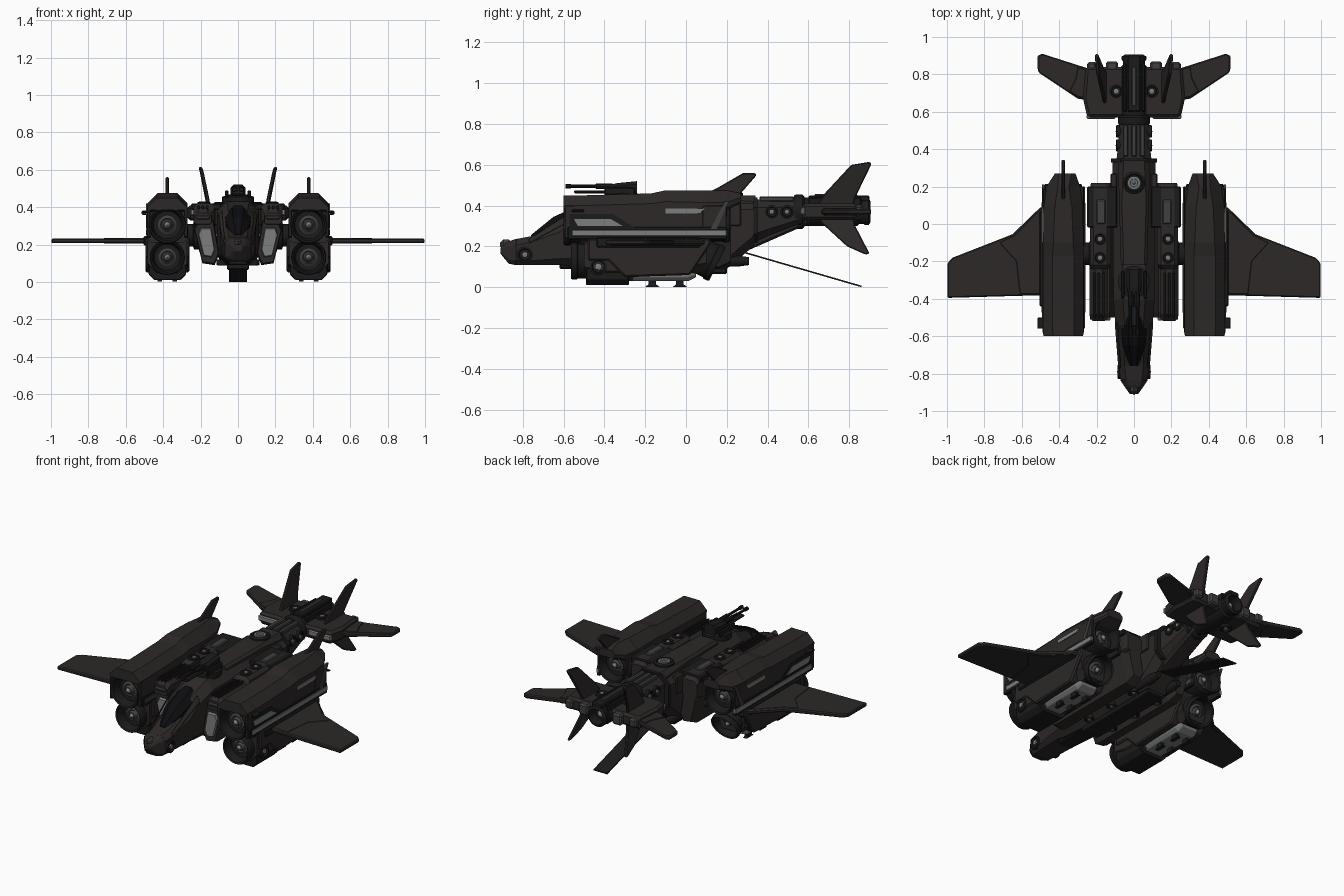
import bpy, bmesh
from math import cos, sin, pi
from mathutils import Vector as V

def mat(name, r, g, b):
    m = bpy.data.materials.new(name)
    m.diffuse_color = (r, g, b, 1)
    return m

HULL = mat("hull", .025, .0215, .0205)
DARK = mat("dark_metal", .011, .011, .0115)
GREY = mat("grey_metal", .05, .05, .05)
LIGHT = mat("light_panel", .2, .21, .205)
GLASS = mat("glass", .004, .004, .005)

# ---- helpers -------------------------------------------------------------
def skin(name, rings, m, mirror=True, bevel=0, smooth=False):
    """Loft equal-length rings of points, cap both ends, optionally mirror in x."""
    bm = bmesh.new()
    vs = [[bm.verts.new(p) for p in r] for r in rings]
    n = len(vs[0])
    for a, b in zip(vs, vs[1:]):
        for i in range(n):
            bm.faces.new((a[i], a[(i + 1) % n], b[(i + 1) % n], b[i]))
    bm.faces.new(vs[0]); bm.faces.new(vs[-1])
    bmesh.ops.recalc_face_normals(bm, faces=bm.faces)
    me = bpy.data.meshes.new(name)
    bm.to_mesh(me); bm.free()
    me.materials.append(m)
    ob = bpy.data.objects.new(name, me)
    bpy.context.collection.objects.link(ob)
    if bevel:
        mod = ob.modifiers.new("bevel", "BEVEL")
        mod.width, mod.segments, mod.limit_method = bevel, 1, 'ANGLE'
    if mirror:
        ob.modifiers.new("mirror", "MIRROR").use_mirror_merge = False
    if smooth:
        bpy.context.view_layer.objects.active = ob
        ob.select_set(True)
        bpy.ops.object.shade_smooth_by_angle(angle=.6)
        ob.select_set(False)
    return ob

def octo(y, cx, hw, z0, z1, ct, cb):
    """Box section at y with chamfered top (ct) and bottom (cb) corners."""
    return [(cx + x, y, z) for x, z in (
        (hw, z0 + cb), (hw, z1 - ct), (hw - ct, z1), (ct - hw, z1),
        (-hw, z1 - ct), (-hw, z0 + cb), (cb - hw, z0), (hw - cb, z0))]

def loft(name, secs, m, mirror=True, bevel=0):
    return skin(name, [octo(*s) for s in secs], m, mirror, bevel)

def box(name, x0, x1, y0, y1, z0, z1, m, mirror=True, bevel=.006):
    r = lambda z: [(x0, y0, z), (x1, y0, z), (x1, y1, z), (x0, y1, z)]
    return skin(name, [r(z0), r(z1)], m, mirror, bevel)

def lathe(name, at, axis, prof, m, mirror=True, n=28):
    """Turn a profile of (radius, distance) about an axis."""
    q = V(axis).to_track_quat('Z', 'Y')
    rings = [[V(at) + q @ V((r * cos(2*pi*i/n), r * sin(2*pi*i/n), t)) for i in range(n)]
             for r, t in prof]
    return skin(name, rings, m, mirror, 0, True)

def plate(name, pts, off, m, mirror=True, bevel=.006):
    return skin(name, [[V(p) - V(off) for p in pts], [V(p) + V(off) for p in pts]], m, mirror, bevel)

def lamp(name, at, axis, r, mirror=True):
    lathe(name + "_rim", at, axis, [(r, -.02), (r, .008), (r*.75, .012), (r*.65, .002), (.001, .002)], DARK, mirror, 20)
    lathe(name + "_lens", at, axis, [(r*.35, 0), (r*.35, .01), (.001, .013)], LIGHT, mirror, 16)

X = .378   # nacelle centre line

# ---- central fuselage ------------------------------------------------------
loft("fuselage", [(-.84, 0, .072, .11, .235, .03, .02), (-.76, 0, .08, .11, .25, .03, .02),
                  (-.62, 0, .095, .11, .31, .04, .03), (-.54, 0, .1, .1, .38, .05, .04),
                  (-.4, 0, .11, .09, .43, .05, .05), (.2, 0, .115, .09, .43, .05, .05),
                  (.33, 0, .115, .2, .43, .05, .05)], HULL, False)
loft("nose_cap", [(-.91, 0, .022, .165, .195, .008, .008), (-.87, 0, .05, .115, .225, .02, .02),
                  (-.83, 0, .076, .108, .238, .03, .02)], HULL, False, .004)
box("nose_light", -.02, .02, -.913, -.85, .185, .234, GREY, False, .018)
loft("canopy", [(-.76, 0, .022, .22, .256, .01, .005), (-.65, 0, .062, .22, .345, .035, .01),
                (-.54, 0, .07, .25, .395, .04, .01), (-.5, 0, .05, .3, .41, .03, .01)], GLASS, False)
plate("canopy_side_frame", [(.07, -.77, .23), (.084, -.77, .22), (.103, -.53, .35), (.085, -.53, .385)], (0, 0, .008), HULL)
lamp("nose_lamp", (.077, -.79, .16), (1, 0, 0), .04)
box("chin_block", -.05, .05, -.62, -.4, .09, .13, DARK, False)
box("belly_keel", -.06, .06, -.4, .2, .065, .1, DARK, False)
for y in (-.3, -.1, .1):
    lamp("belly_lamp", (.085, y, .1), (0, 0, -1), .03)

# ---- shoulders, intakes and connecting pylons -------------------------------
intake = [(.1, .15), (.125, .09), (.19, .1), (.235, .28), (.215, .33), (.13, .33)]
def ring(y, s):
    return [(.17 + (x - .17) * s, y, .21 + (z - .21) * s) for x, z in intake]
skin("intake_body", [ring(-.5, .92), ring(-.47, 1), ring(.16, 1), ring(.22, .75)], HULL)
skin("intake_grille", [ring(-.515, .6), ring(-.49, .68)], LIGHT)
loft("shoulder", [(-.51, .188, .046, .31, .37, .02, .01), (-.48, .188, .05, .3, .4, .03, .01),
                  (-.24, .188, .05, .3, .4, .03, .01), (-.22, .18, .056, .28, .42, .02, .01),
                  (.19, .18, .056, .28, .42, .02, .01), (.22, .18, .05, .28, .39, .02, .01)], HULL)
for x in (.165, .188, .211):
    box("shoulder_rib", x - .007, x + .007, -.5, -.26, .39, .41, DARK, True, .003)
box("shoulder_front_light", .15, .226, -.518, -.5, .335, .355, GREY)
for y in (-.08, -.18):
    lamp("shoulder_lamp", (.182, y, .418), (0, 0, 1), .034)
box("shoulder_vent", .152, .2, 0, .13, .41, .43, GREY)
box("shoulder_beam", .09, .25, -.02, .2, .385, .42, DARK)
lathe("pylon", (.2, -.16, .25), (1, 0, 0), [(.075, 0), (.075, .035), (.06, .04), (.06, .09)], DARK, True, 16)

# ---- spine, dome and gun turret ----------------------------------------------
loft("spine", [(-.22, 0, .07, .4, .445, .015, .01), (.12, 0, .08, .4, .45, .015, .01),
               (.34, 0, .085, .38, .45, .03, .01)], HULL, False)
loft("spine_collar", [(.33, 0, .122, .22, .44, .05, .04), (.35, 0, .122, .22, .44, .05, .04)], DARK, False)
box("spine_cheek", .09, .125, .12, .27, .3, .41, HULL)
lathe("dome", (0, .22, .44), (0, 0, 1), [(.06, 0), (.06, .02), (.048, .028), (.042, .018), (.03, .018), (.001, .018)], DARK, False)
lathe("dome_ring", (0, .22, .455), (0, 0, 1), [(.035, 0), (.035, .012), (.022, .012), (.02, .005), (.01, .005), (.001, .014)], LIGHT, False)
lathe("turret_base", (0, -.31, .42), (0, 0, 1), [(.085, 0), (.085, .035), (.06, .045), (.001, .045)], DARK, False)
loft("turret_head", [(-.38, 0, .03, .465, .5, .01, .005), (-.34, 0, .04, .46, .51, .015, .005),
                     (-.24, 0, .04, .46, .52, .015, .005)], DARK, False)
box("turret_ear", .05, .07, -.4, -.25, .45, .49, DARK)
lathe("gun_barrel", (.018, -.36, .495), (0, -1, 0), [(.014, 0), (.014, .08), (.008, .085), (.008, .2), (.012, .205), (.012, .23)], DARK, True, 10)
box("gun_cradle", -.03, .03, -.55, -.36, .46, .475, DARK, False)

# ---- engine nacelles -----------------------------------------------------------
loft("upper_nacelle", [(-.52, X, .108, .21, .45, .05, .02), (-.17, X, .108, .21, .46, .05, .02),
                       (-.1, X, .108, .21, .475, .055, .02), (.1, X, .105, .21, .475, .06, .02)], HULL)
loft("front_hood", [(-.6, X, .106, .385, .45, .05, .005), (-.5, X, .108, .37, .45, .05, .005)], HULL)
loft("rear_hood", [(.09, X, .105, .37, .475, .06, .01), (.2, X, .09, .38, .475, .06, .01),
                   (.27, X-.01, .055, .41, .46, .02, .01)], HULL)
loft("lower_nacelle", [(-.5, X, .105, .05, .235, .02, .05), (-.4, X, .108, .03, .235, .02, .05),
                       (-.3, X, .108, .03, .235, .02, .05), (0, X, .105, .05, .235, .02, .05),
                       (.1, X, .1, .08, .235, .02, .04)], HULL)
loft("lower_front_block", [(-.49, X, .1, .01, .12, .01, .03), (-.28, X, .1, .01, .12, .01, .03)], DARK, True, .004)
skin("side_armor", [[(x, y, z) for y, z in ((-.48, .13), (-.38, .13), (-.3, .05), (.02, .06), (.12, .21), (.12, .24), (-.48, .24))]
                    for x in (.26, .495)], HULL, True, .008)
for s in (-1, 1):  # rails and cheeks on both flanks, clear of the engine mouths
    a, b, c = sorted((X + s*.095, X + s*.115)), sorted((X + s*.09, X + s*.112)), sorted((X + s*.09, X + s*.108))
    box("side_rail", *a, -.56, .2, .25, .28, LIGHT if s > 0 else GREY, True, .003)
    box("rail_backing", *b, -.58, .2, .235, .295, DARK, True, .003)
    box("engine_cheek", *c, -.595, -.5, .24, .4, HULL, True, .004)
    box("rear_cheek", *c, .08, .2, .24, .4, HULL, True, .004)

def engine(name, at, axis, r, depth):
    lathe(name + "_duct", at, axis, [(r*.95, -.02), (r*.95, depth-.035), (r, depth-.03), (r, depth-.008), (r*.95, depth),
                                     (r*.86, depth-.006), (r*.74, depth-.06), (.001, depth-.065)], DARK, True, 32)
    lathe(name + "_spinner", V(at) + V(axis).normalized() * (depth-.068), axis,
          [(r*.5, 0), (r*.5, .012), (r*.36, .02), (r*.3, .015), (r*.2, .03), (.001, .035)], GREY, True, 24)
    lathe(name + "_hub", V(at) + V(axis).normalized() * (depth-.036), axis, [(r*.16, 0), (.001, .018)], LIGHT, True, 12)

engine("upper_intake", (X, -.5, .305), (0, -1, 0), .1, .1)
engine("lower_intake", (X, -.48, .132), (0, -1, 0), .094, .085)
engine("upper_nozzle", (X, .08, .32), (0, 1, 0), .1, .135)
engine("lower_nozzle", (X, .06, .16), (0, 1, -.5), .094, .105)

# nacelle surface details: windows, lamps, underside skids
for nm, pts in (("window", [(-.55, .335), (-.37, .335), (-.31, .3), (-.53, .3)]),
                ("upper_strip", [(-.1, .385), (.09, .385), (.07, .362), (-.1, .362)])):
    plate(nm, [(X + .108, y, z) for y, z in pts], (.005, 0, 0), LIGHT, True, 0)
plate("window_frame", [(X + .107, y, z) for y, z in ((-.57, .36), (-.36, .36), (-.24, .285), (-.57, .285))], (.003, 0, 0), DARK, True, 0)
plate("rear_trim", [(X + .107, y, z) for y, z in ((.19, .42), (.21, .42), (.15, .285), (.12, .285))], (.006, 0, 0), GREY, True, 0)
box("nacelle_ear", .48, .515, -.56, -.5, .368, .38, DARK, True, .003)
lamp("nacelle_lamp", (.482, -.43, .1), (1, 0, 0), .042)
loft("underside_panel", [(-.28, X, .075, .03, .07, .005, .02), (.01, X, .075, .03, .07, .005, .02),
                         (.05, X, .06, .05, .08, .005, .01)], LIGHT, True, .004)
for y in (-.165, -.03):
    for dx in (-.04, .04):
        skin("skid", [[(X + dx + s*.012, y + a, z) for a, z in ((-.018, .04), (.018, .04), (.018, .014), (.035, .002), (-.035, .002), (-.018, .014))]
                      for s in (-1, 1)], DARK)
plate("nacelle_fin", [(X, .1, .46), (X, .15, .485), (X, .28, .56), (X, .34, .56), (X, .345, .548), (X, .26, .45)], (.009, 0, 0), HULL, True, .005)
lathe("belly_tube", (.075, .05, .128), (0, 1, 0), [(.028, 0), (.028, .2), (.02, .26), (.001, .26)], DARK, True, 14)

# ---- main wings ------------------------------------------------------------------
plate("wing", [(.47, .09, .22), (.5, .09, .22), (.65, -.055, .22), (.97, -.18, .22), (.998, -.21, .22),
               (.998, -.395, .22), (.47, -.38, .22)], (0, 0, .012), HULL)
plate("wing_root_panel", [(.48, .08, .22), (.5, .08, .22), (.64, -.06, .22), (.72, -.1, .22), (.63, -.2, .22), (.61, -.375, .22), (.48, -.375, .22)],
      (0, 0, .0145), HULL, True, .003)
box("wing_mount", .48, .505, -.44, .07, .195, .245, DARK)

# ---- tail boom -------------------------------------------------------------------
loft("tail_boom", [(.33, 0, .095, .22, .43, .04, .04), (.42, 0, .085, .26, .43, .04, .03),
                   (.58, 0, .075, .31, .425, .03, .03)], HULL, False)
skin("boom_keel", [[(x, y, z) for y, z in ((.2, .17), (.28, .17), (.6, .31), (.6, .36), (.2, .3))] for x in (-.055, .055)], HULL, False, .01)
for x in (0, .045):
    box("boom_rib", x - .013, x + .013, .36, .53, .42, .445, GREY, x > 0, .005)
for y in (.42, .495):
    lamp("boom_lamp", (.085, y, .37), (1, 0, 0), .033)
lathe("tail_ring", (0, .53, .37), (0, 1, 0), [(.08, 0), (.085, .01), (.085, .04), (.075, .05)], DARK, False, 20)
plate("rear_ramp", [(-.048, .26, .178), (.048, .26, .178), (.048, .86, .004), (-.048, .86, .004)], (0, 0, .004), DARK, False, 0)

# ---- tail unit -------------------------------------------------------------------
lathe("tail_engine", (0, .56, .37), (0, 1, 0), [(.065, 0), (.07, .03), (.07, .28), (.06, .29), (.06, .31), (.066, .32), (.066, .335),
                                               (.05, .345), (.042, .29), (.001, .29)], DARK, False, 24)
lathe("tail_engine_cone", (0, .84, .37), (0, 1, 0), [(.025, 0), (.02, .02), (.001, .04)], LIGHT, False, 16)
box("tail_spine", -.035, .035, .6, .9, .42, .45, DARK, False)
box("tail_spine_light", -.01, .01, .63, .84, .44, .456, GREY, False, .003)
box("tail_spine_edge", .04, .06, .6, .86, .4, .44, DARK)
skin("tail_block", [[(.05, .57, z0), (.25, .57, z0), (.272, .67, z0), (.258, .84, z0), (.05, .84, z0)] for z0 in (.33, .41)], HULL, True, .015)
box("tail_block_edge", .1, .255, .562, .585, .355, .39, LIGHT)
box("tail_nozzle", .085, .15, .82, .87, .335, .405, GREY, True, .01)
box("tail_outer_nozzle", .2, .25, .82, .865, .345, .4, GREY, True, .01)
lamp("tail_lamp", (.095, .71, .415), (0, 0, 1), .036)
lamp("tail_under_lamp", (.095, .71, .325), (0, 0, -1), .036)
plate("tail_wing", [(.24, .66, .37), (.3, .67, .37), (.51, .81, .37), (.515, .83, .37), (.515, .9, .37), (.49, .91, .37), (.24, .83, .37)],
      (0, 0, .013), HULL)
plate("tail_wing_panel", [(.25, .67, .37), (.3, .68, .37), (.345, .71, .37), (.31, .78, .37), (.3, .84, .37), (.25, .825, .37)], (0, 0, .018), HULL, True, .003)
plate("upper_fin", [(.155, .64, .4), (.165, .68, .46), (.195, .81, .6), (.2, .9, .615), (.2, .91, .605), (.165, .83, .44), (.155, .82, .4)],
      (.009, 0, 0), HULL, True, .005)
plate("lower_fin", [(.155, .64, .345), (.16, .67, .31), (.19, .79, .2), (.2, .88, .16), (.2, .9, .165), (.165, .83, .3), (.155, .82, .345)],
      (.009, 0, 0), HULL, True, .005)
